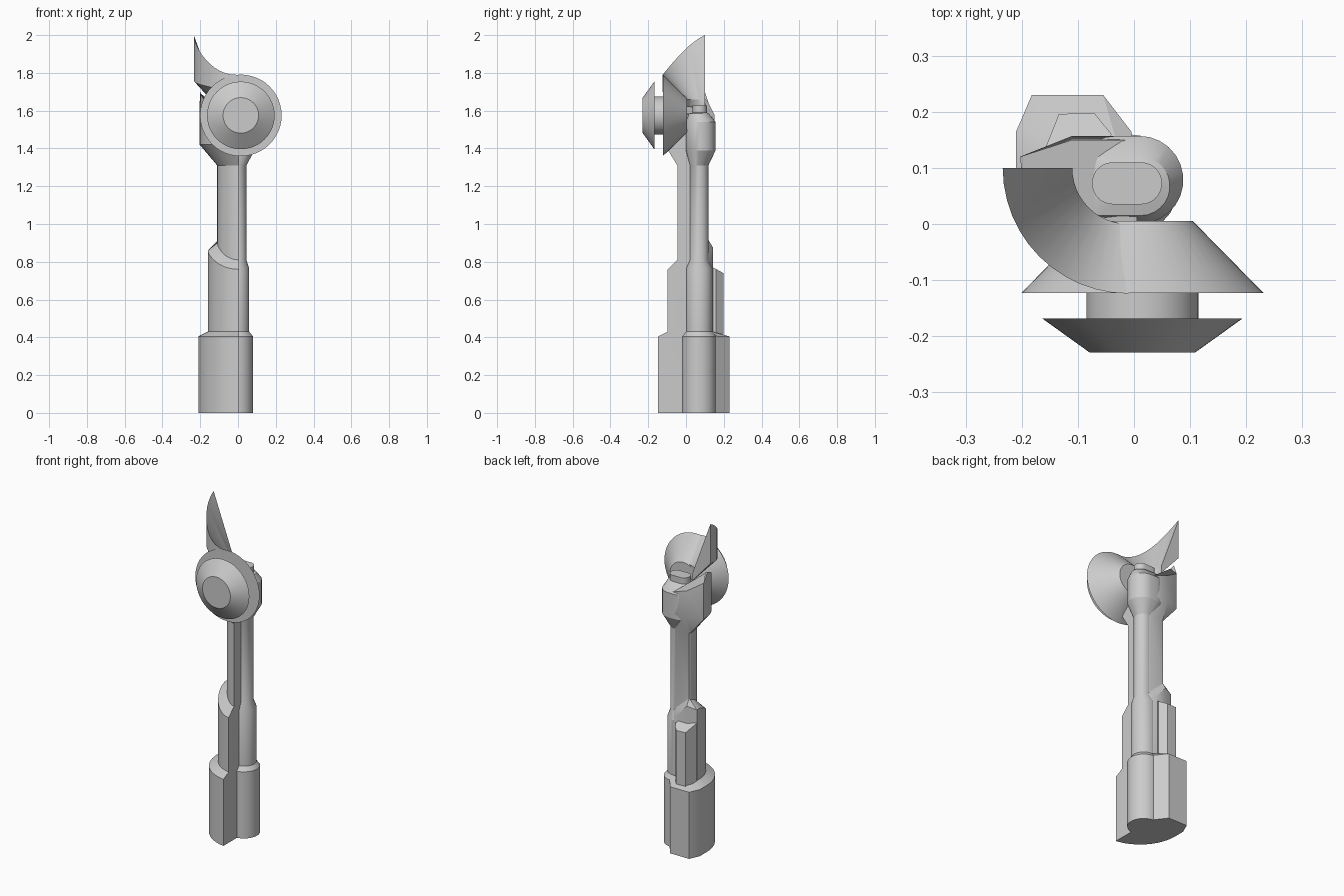
import bpy, bmesh
from math import sin, cos, pi, radians

if "Cube" in bpy.data.objects:
    bpy.data.objects.remove(bpy.data.objects["Cube"])


def loft(name, rings, smooth=25):
    """Skin a list of equal-length closed rings and cap both ends."""
    bm = bmesh.new()
    vs = [[bm.verts.new(p) for p in ring] for ring in rings]
    n = len(vs[0])
    for a, b in zip(vs, vs[1:]):
        for i in range(n):
            j = (i + 1) % n
            bm.faces.new((a[i], a[j], b[j], b[i]))
    bm.faces.new(vs[0])
    bm.faces.new(vs[-1])
    bmesh.ops.recalc_face_normals(bm, faces=bm.faces)
    me = bpy.data.meshes.new(name)
    bm.to_mesh(me)
    bm.free()
    ob = bpy.data.objects.new(name, me)
    bpy.context.collection.objects.link(ob)
    bpy.context.view_layer.objects.active = ob
    ob.select_set(True)
    bpy.ops.object.shade_smooth_by_angle(angle=radians(smooth))
    ob.select_set(False)
    return ob


def rise(t):
    """Height fraction of the slanted rims, t = 0 front .. 1 left side."""
    u = 1 - cos(t * pi / 2)
    return 0.5 * (u + sin(u * pi / 2))


# Shaft body: quarter-round front left, flat right side, angular back
def body_ring(rx, ry, back, z0, dz=0.0):
    ring = []
    a0 = 0.035 / rx
    for i in range(13):
        t = i / 12
        a = a0 + (pi / 2 - a0) * t
        ring.append((0.04 - rx * sin(a), 0.10 - ry * cos(a), z0 + dz * rise(t)))
    for (x, y), f in zip(back, (1.0, 1.15, 0.3, 0.0)):
        ring.append((x, y, z0 + dz * f))
    ring.append((0.005, 0.07, z0))
    return ring


base_back = [(-0.21, 0.165), (-0.182, 0.23), (-0.055, 0.23), (-0.005, 0.165)]
mid_back = [(-0.16, 0.125), (-0.105, 0.143), (-0.03, 0.143), (0.003, 0.13)]
top_back = [(-0.11, 0.112), (-0.105, 0.12), (-0.02, 0.12), (0.003, 0.115)]
head_back = [(-0.203, 0.12), (-0.11, 0.157), (-0.02, 0.157), (0.003, 0.15)]
roof_back = [(-0.203, 0.12), (-0.11, 0.15), (-0.02, 0.15), (0.003, 0.145)]

rings = [
    body_ring(0.25, 0.25, base_back, 0.0),
    body_ring(0.25, 0.25, base_back, 0.405),
    body_ring(0.20, 0.20, mid_back, 0.43),
    body_ring(0.20, 0.20, mid_back, 0.76, 0.10),
    body_ring(0.15, 0.15, top_back, 0.81, 0.09),
    body_ring(0.15, 0.15, top_back, 1.31),
    body_ring(0.24, 0.215, head_back, 1.42),
]
roof = body_ring(0.24, 0.215, roof_back, 1.58, 0.12)
for i, z in zip(range(13, 18), (1.64, 1.58, 1.55, 1.55, 1.58)):
    roof[i] = (roof[i][0], roof[i][1], z)
rings.append(roof)
loft("shaft_body", rings)

# Block on the back of the middle shaft section
block = [(-0.16, 0.13), (-0.134, 0.196), (-0.071, 0.198), (-0.04, 0.16), (-0.06, 0.10), (-0.14, 0.10)]
loft("rear_block", [[(x, y, 0.40) for x, y in block],
                    [(x, y, 0.74 + (0.198 - y) * 0.55) for x, y in block]])


# Rounded post on the right side, from a round foot to a capsule-shaped head
def capsule(x0, x1, y0, y1, z, n=14):
    r, cy = (y1 - y0) / 2, (y0 + y1) / 2
    pts = []
    for cx, start in ((x1 - r, -pi / 2), (x0 + r, pi / 2)):
        for i in range(n):
            a = start + pi * i / (n - 1)
            pts.append((cx + r * cos(a), cy + r * sin(a), z))
    return pts


post = [
    (-0.101, 0.08, -0.02, 0.16, 0.0), (-0.101, 0.08, -0.02, 0.16, 0.405),
    (-0.081, 0.06, 0.0, 0.14, 0.43), (-0.081, 0.06, 0.0, 0.14, 0.765),
    (-0.056, 0.045, 0.02, 0.118, 0.81), (-0.056, 0.045, 0.02, 0.118, 1.31),
    (-0.11, 0.088, 0.0, 0.157, 1.39), (-0.11, 0.088, 0.0, 0.157, 1.54),
    (-0.11, 0.064, 0.015, 0.12, 1.585), (-0.075, 0.05, 0.035, 0.11, 1.59),
    (-0.075, 0.05, 0.035, 0.11, 1.627),
]
loft("round_post", [capsule(*p) for p in post])


# Round emitter parts, turned about a front-back axis
def turned(name, profile, n=48):
    loft(name, [[(0.015 + r * cos(2 * pi * i / n), y, 1.575 + r * sin(2 * pi * i / n))
                 for i in range(n)] for y, r in profile])


turned("flared_dish", [(0.005, 0.09), (-0.123, 0.216)])
turned("dish_stem", [(-0.11, 0.1), (-0.175, 0.1)])
turned("front_cap", [(-0.168, 0.179), (-0.229, 0.094)])

# Curved fin: a triangular section swept a quarter turn, rising to a point
fin = []
for i in range(13):
    t = i / 12
    a = t * pi / 2
    fin.append([(-0.01 - r * sin(a), 0.10 - r * cos(a), z) for r, z in
                ((0.224, 1.79 + 0.21 * rise(t)), (0.10, 1.66),
                 (0.10, 1.62), (0.224, 1.70 + 0.06 * t))])
loft("swept_fin", fin)
